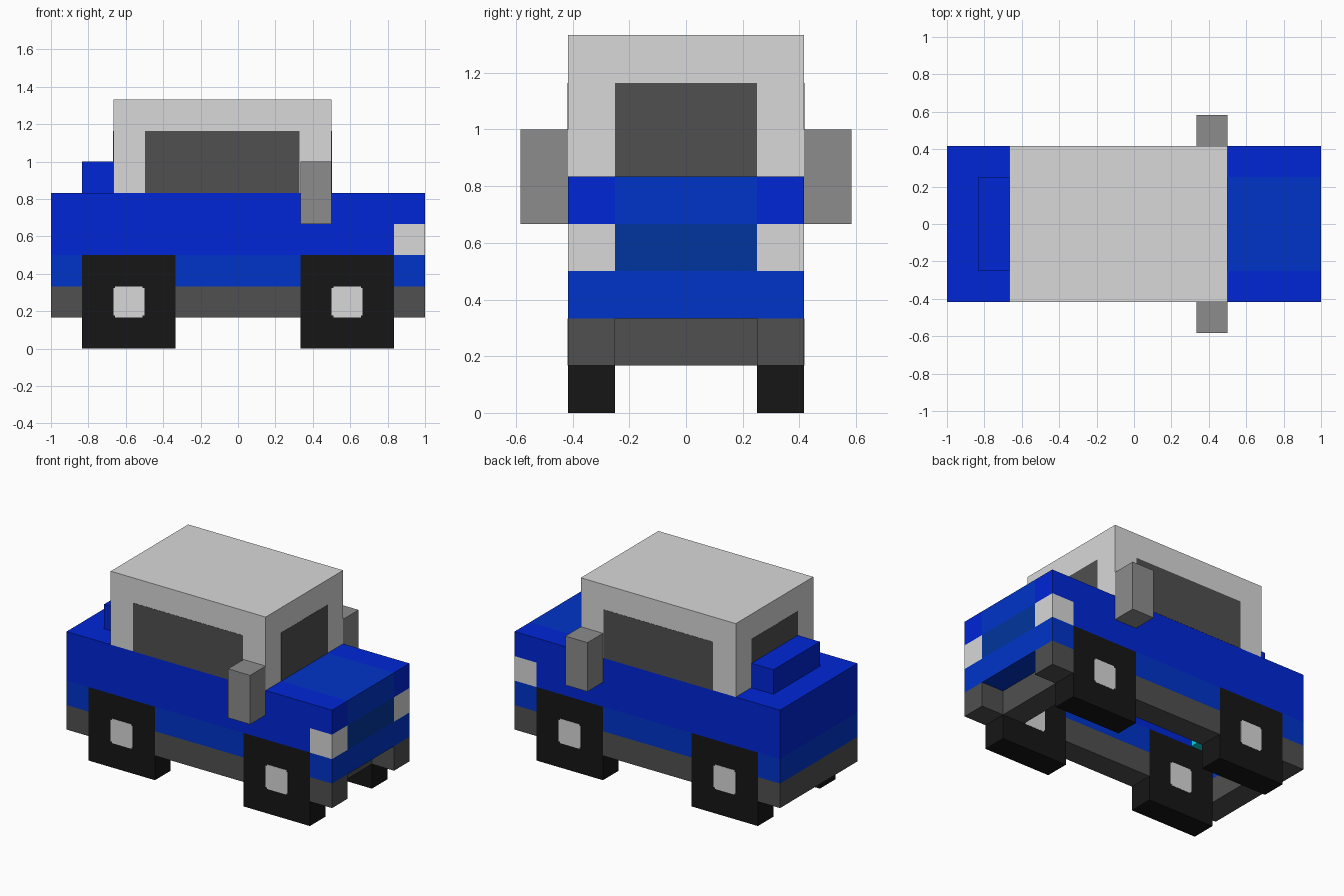
import bpy

cube = bpy.data.objects.get("Cube")
if cube:
    bpy.data.objects.remove(cube, do_unlink=True)

U = 1 / 6      # block size: the car is 12 blocks long
T = 0.008      # plate thickness, in blocks


def material(name, r, g, b):
    m = bpy.data.materials.new(name)
    m.use_nodes = True
    m.diffuse_color = (r, g, b, 1)
    m.node_tree.nodes["Principled BSDF"].inputs["Base Color"].default_value = (r, g, b, 1)
    return m


BLUE = material("body blue", 0.0, 0.019, 0.68)
TRIM = material("trim blue", 0.0, 0.034, 0.585)
GRILLE = material("grille blue", 0.0, 0.036, 0.34)
LIGHT = material("light grey", 0.69, 0.69, 0.69)
MID = material("mid grey", 0.265, 0.265, 0.265)
DARK = material("dark grey", 0.08, 0.08, 0.08)
BLACK = material("tyre black", 0.008, 0.008, 0.008)
TEAL = material("teal", 0.0, 0.68, 0.75)


def box(name, mat, x, y, z):
    """Box from (min, max) ranges given in blocks."""
    corners = [(a * U, b * U, c * U) for a in x for b in y for c in z]
    faces = [(0, 1, 3, 2), (4, 6, 7, 5), (0, 4, 5, 1),
             (2, 3, 7, 6), (0, 2, 6, 4), (1, 5, 7, 3)]
    me = bpy.data.meshes.new(name)
    me.from_pydata(corners, [], faces)
    me.materials.append(mat)
    ob = bpy.data.objects.new(name, me)
    bpy.context.collection.objects.link(ob)


def pair(name, mat, x, y, z):
    """Box on the +y side and its mirror on the -y side."""
    box(name + "_left", mat, x, y, z)
    box(name + "_right", mat, x, (-y[1], -y[0]), z)


def hub(name, cx, y):
    """Hub plate with slightly clipped corners, as two crossed plates."""
    r = 0.06
    pair(name + "_upright", LIGHT, (cx - 0.5 + r, cx + 0.5 - r), y, (1, 2))
    pair(name + "_front_edge", LIGHT, (cx + 0.5 - r, cx + 0.5), y, (1 + r, 2 - r))
    pair(name + "_rear_edge", LIGHT, (cx - 0.5, cx - 0.5 + r), y, (1 + r, 2 - r))


SIDE, MIDDLE, FULL = (1.5, 2.5), (-1.5, 1.5), (-2.5, 2.5)

# Bumpers and sills
pair("front_bumper_corner", DARK, (5, 6), SIDE, (1, 2))
box("front_bumper_bar", DARK, (4, 5), MIDDLE, (1, 2))
box("rear_bumper", DARK, (-6, -5), FULL, (1, 2))
pair("sill", DARK, (-2, 2), SIDE, (1, 2))

# Lower body band, open underneath
box("front_band", TRIM, (5, 6), FULL, (2, 3))
box("rear_band", TRIM, (-6, -5), FULL, (2, 3))
pair("side_band", TRIM, (-2, 2), SIDE, (2, 3))

# Upper body walls with grille and headlights
pair("body_side", BLUE, (-6, 5), SIDE, (3, 4))
box("body_rear", BLUE, (-6, -5), MIDDLE, (3, 4))
box("grille", GRILLE, (5, 6), MIDDLE, (3, 4))
pair("headlight", LIGHT, (5, 6), SIDE, (3, 4))
box("inner_rear_block", TEAL, (-5, -4), MIDDLE, (3, 4))

# Deck and hood
box("deck", BLUE, (-6, 3), FULL, (4, 5))
pair("hood_side", BLUE, (3, 6), SIDE, (4, 5))
box("hood_centre", TRIM, (3, 6), MIDDLE, (4, 5))
box("rear_deck_box", BLUE, (-5, -4), MIDDLE, (5, 6))

# Cabin with windows on all four sides
box("cabin", LIGHT, (-4, 3), FULL, (5, 8))
pair("side_window", DARK, (-2.98, 1.98), (2.5, 2.5 + T), (5, 6.98))
box("windshield", DARK, (3, 3 + T), MIDDLE, (5, 6.98))
box("rear_window", DARK, (-4 - T, -4), MIDDLE, (5, 6.98))
pair("side_mirror", MID, (2, 3), (2.5, 3.5), (4, 6))

# Wheels with hub plates on both faces
for name, cx in (("front", 3.5), ("rear", -3.5)):
    pair(name + "_wheel", BLACK, (cx - 1.5, cx + 1.5), SIDE, (0, 3))
    hub(name + "_hub_outer", cx, (2.5, 2.5 + T))
    hub(name + "_hub_inner", cx, (1.5 - T, 1.5))
